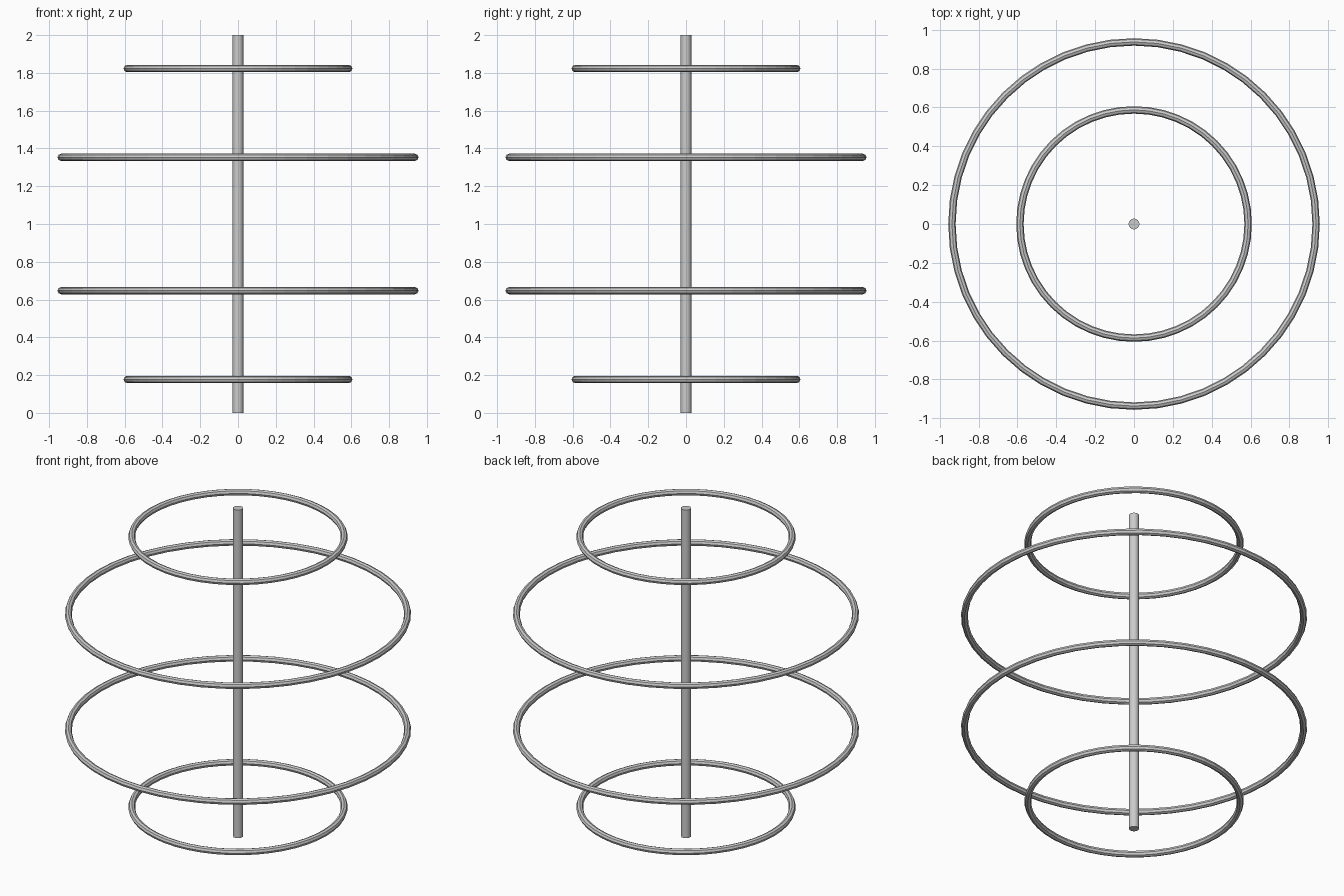
import bpy

if "Cube" in bpy.data.objects:
    bpy.data.objects.remove(bpy.data.objects["Cube"])


def ring(name, radius, z):
    bpy.ops.mesh.primitive_torus_add(
        major_radius=radius, minor_radius=0.019,
        major_segments=48, minor_segments=8, location=(0, 0, z))
    bpy.context.object.name = name


# Central vertical rod
bpy.ops.mesh.primitive_cylinder_add(vertices=16, radius=0.028, depth=2, location=(0, 0, 1))
bpy.context.object.name = "centre_rod"
bpy.ops.object.shade_smooth_by_angle()

# Floating rings, mirrored about mid height
for side, s in (("lower", -1), ("upper", 1)):
    ring(side + "_large_ring", 0.937, 1 + s * 0.353)
    ring(side + "_small_ring", 0.587, 1 + s * 0.823)
